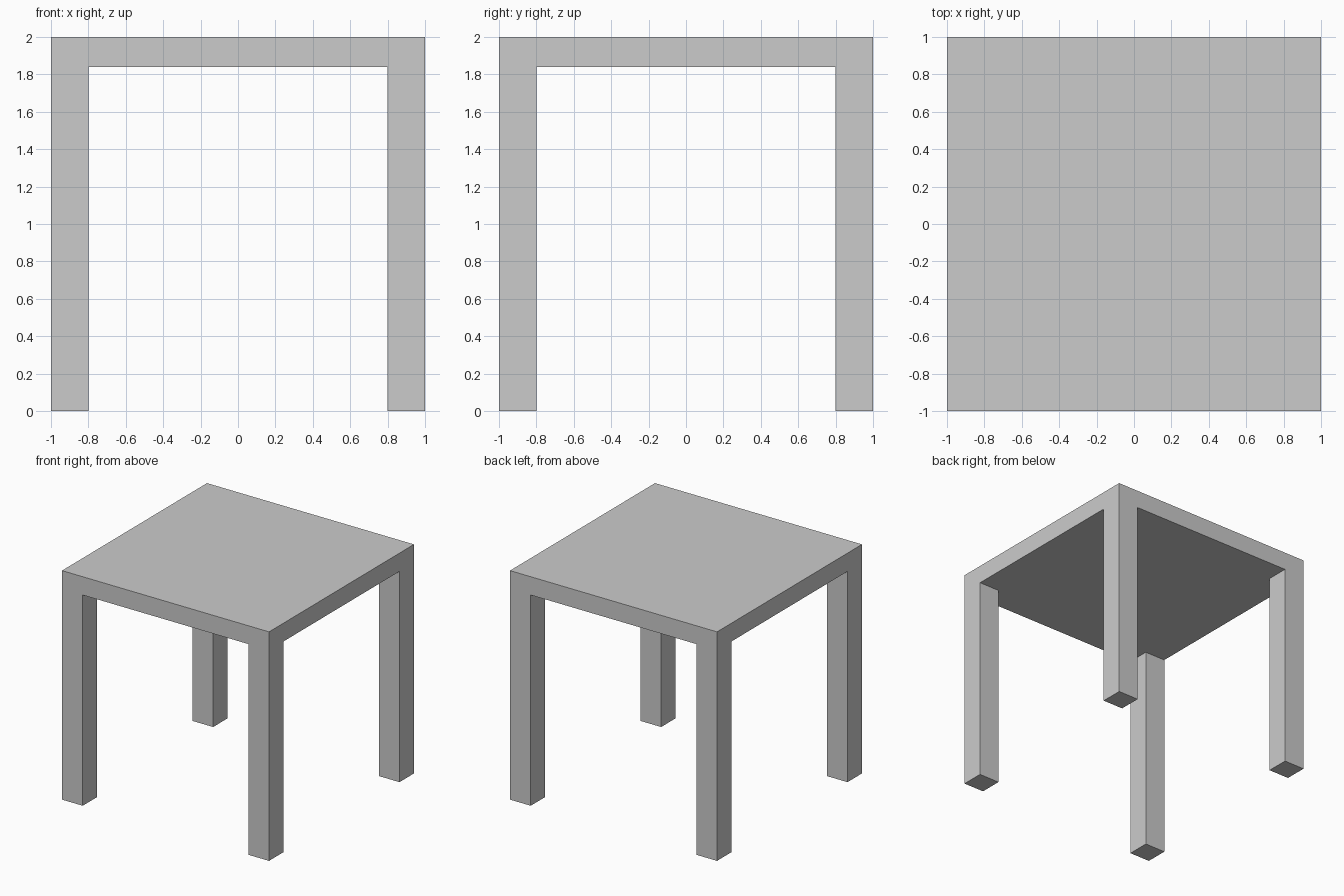
import bpy
import bmesh
from mathutils import Matrix, Vector

if "Cube" in bpy.data.objects:
    bpy.data.objects.remove(bpy.data.objects["Cube"])

HALF, HEIGHT, TOP, LEG = 1.0, 2.0, 0.16, 0.2
UNDERSIDE = HEIGHT - TOP
INNER = HALF - LEG

bm = bmesh.new()

# Table top slab
bmesh.ops.create_cube(
    bm, size=1,
    matrix=Matrix.Translation((0, 0, HEIGHT - TOP / 2)) @ Matrix.Diagonal((2 * HALF, 2 * HALF, TOP, 1)))

# Cut lines that mark out the leg footprints
for axis in (Vector((1, 0, 0)), Vector((0, 1, 0))):
    for side in (-1, 1):
        bmesh.ops.bisect_plane(bm, geom=bm.verts[:] + bm.edges[:] + bm.faces[:],
                               plane_co=axis * side * INNER, plane_no=axis)

# Legs: extrude the four underside corners to the floor
bm.normal_update()
corners = []
for f in bm.faces:
    c = f.calc_center_median()
    if f.normal.z < -0.9 and min(abs(c.x), abs(c.y)) > INNER:
        corners.append(f)
legs = bmesh.ops.extrude_discrete_faces(bm, faces=corners)["faces"]
for f in legs:
    bmesh.ops.translate(bm, verts=f.verts[:], vec=(0, 0, -UNDERSIDE))

bmesh.ops.recalc_face_normals(bm, faces=bm.faces[:])
mesh = bpy.data.meshes.new("table")
bm.to_mesh(mesh)
bm.free()
bpy.context.collection.objects.link(bpy.data.objects.new("table", mesh))
